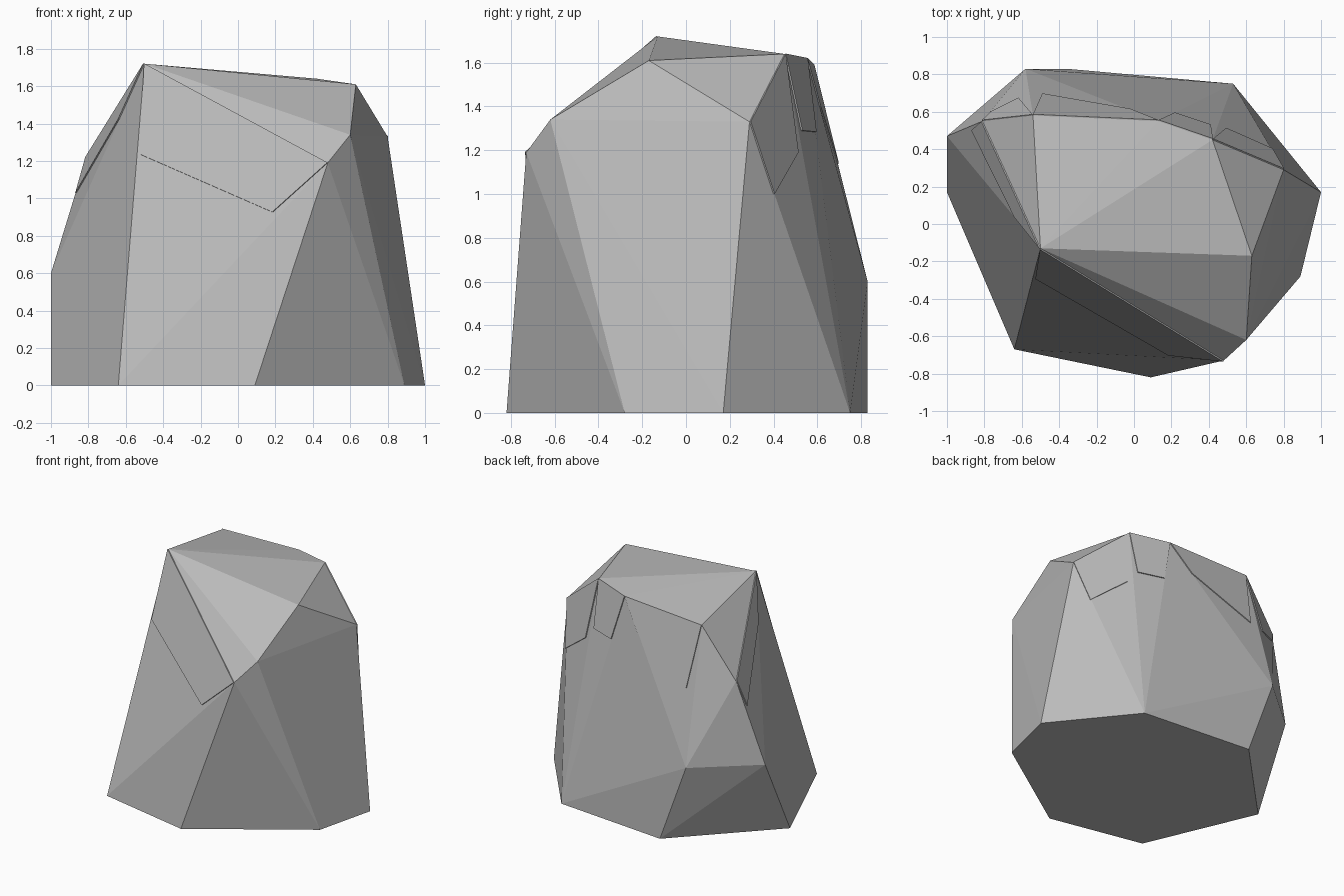
import bpy, bmesh
from mathutils import Vector
from mathutils.bvhtree import BVHTree

if "Cube" in bpy.data.objects:
    bpy.data.objects.remove(bpy.data.objects["Cube"])

stone = bpy.data.materials.new("stone grey")
stone.diffuse_color = (0.5, 0.5, 0.5, 1)
stone.use_nodes = True
stone.node_tree.nodes["Principled BSDF"].inputs["Base Color"].default_value = stone.diffuse_color


def add_object(name, bm):
    bmesh.ops.recalc_face_normals(bm, faces=bm.faces)
    mesh = bpy.data.meshes.new(name)
    bm.to_mesh(mesh)
    mesh.materials.append(stone)
    obj = bpy.data.objects.new(name, mesh)
    bpy.context.collection.objects.link(obj)
    return obj


# Boulder: faceted hull over a seven-sided footprint
footprint = [(-.64, -.67), (.09, -.82), (.89, -.28), (1, .17),
             (.53, .75), (-.36, .83), (-1, .17)]
shoulders = [(-1, .47, .6), (-.58, .83, .6)]
peak, front, side = (-.5, -.13, 1.72), (.48, -.73, 1.19), (.8, .29, 1.33)
rim = [(-.81, .55, 1.22), (-.54, .58, 1.59), (.13, .55, 1.62), (.42, .45, 1.64)]
crown = [peak, front, (.6, -.62, 1.34), (.63, -.17, 1.61), side] + rim

bm = bmesh.new()
for p in [(x, y, 0) for x, y in footprint] + shoulders + crown:
    bm.verts.new(p)
bmesh.ops.convex_hull(bm, input=bm.verts)
bmesh.ops.dissolve_limit(bm, angle_limit=0.01, verts=bm.verts, edges=bm.edges)
add_object("boulder", bm)
tree = BVHTree.FromBMesh(bm)

# Stone slabs: thin plates hanging from the crown edge over each upper face
slabs = {
    "front_slab": [peak, (-.53, -.30, 1.24), (.18, -.71, .93), front],
    "left_slab": [peak, (-.62, .04, 1.42), (-.87, .50, 1.03), rim[0]],
    "back_left_slab": [rim[0], (-.77, .61, 1.14), (-.62, .68, 1.13), rim[1]],
    "back_slab": [rim[1], (-.49, .70, 1.14), (-.02, .61, 1.40), rim[2]],
    "back_right_slab": [rim[2], (.22, .60, 1.285), (.41, .53, 1.29), rim[3]],
    "right_slab": [rim[3], (.49, .51, 1.19), (.75, .41, 1.0), side],
}
for name, points in slabs.items():
    points = [Vector(p) for p in points]
    # Lay the plate on the face below its middle, just proud of the surface
    _, normal, _, _ = tree.find_nearest(sum(points, Vector()) / 4)
    bm = bmesh.new()
    rings = []
    for lift in (-.002, .007):
        ring = []
        for p in points:
            on_rock = tree.find_nearest(p)[0]
            ring.append(bm.verts.new(on_rock + normal * lift))
        rings.append(ring)
    inner, outer = rings
    bm.faces.new(inner)
    bm.faces.new(outer)
    for i in range(4):
        j = (i + 1) % 4
        bm.faces.new((inner[i], inner[j], outer[j], outer[i]))
    add_object(name, bm)
